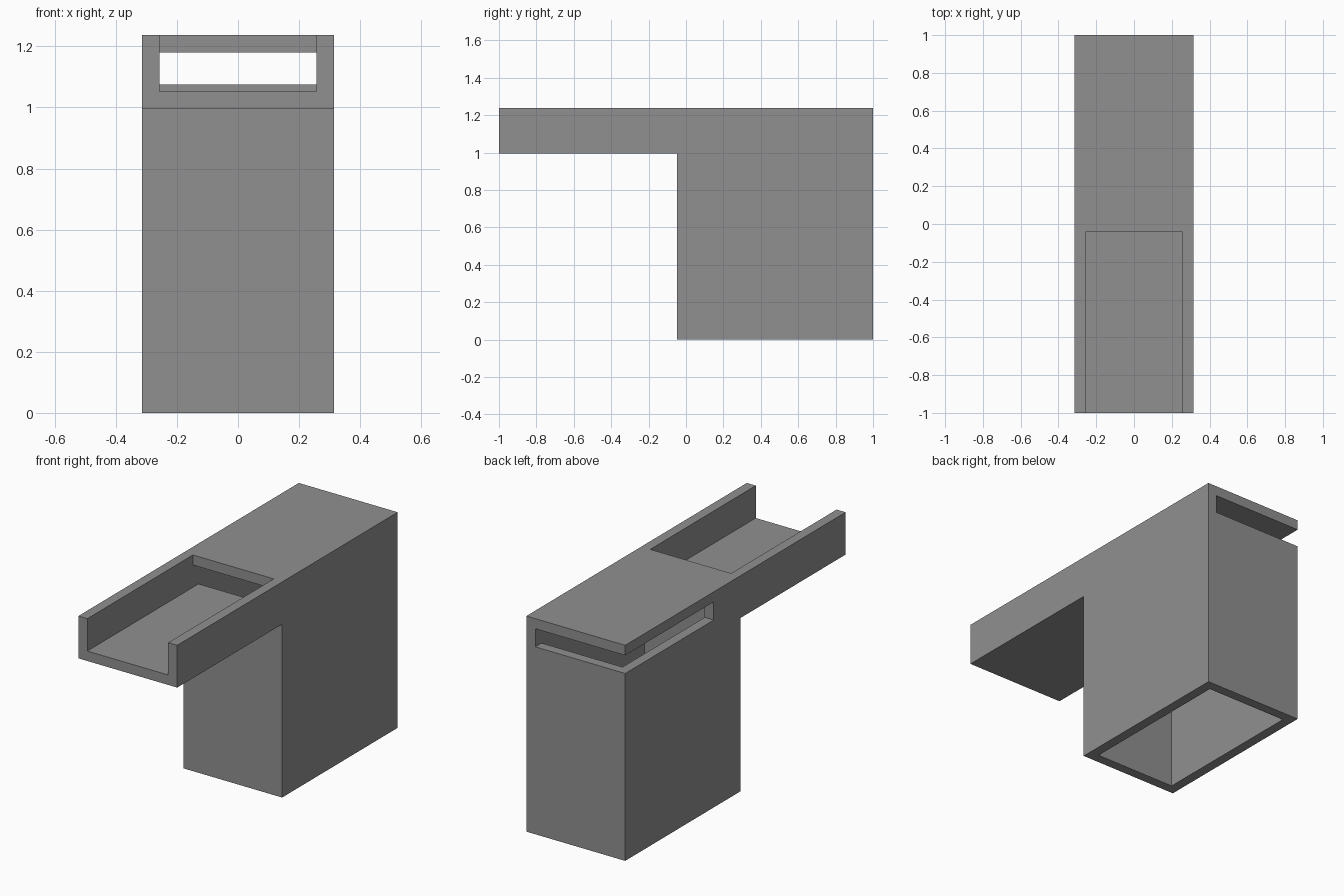
import bpy
import bmesh

if "Cube" in bpy.data.objects:
    bpy.data.objects.remove(bpy.data.objects["Cube"])

HALF_W = 0.314          # outer half width
WALL = 0.057            # wall thickness
IN_W = HALF_W - WALL    # inner half width
TOP = 1.238             # overall height
ARM_Z = 0.995           # underside of the arm
LEG_Y = -0.048          # front face of the leg
CEIL = TOP - 0.058      # inside ceiling
FLOOR = ARM_Z + WALL    # channel floor
BACK = 1.0 - WALL       # inside of the back wall

grey = bpy.data.materials.new("grey")
grey.diffuse_color = (0.28, 0.28, 0.28, 1)
grey.use_nodes = True
grey.node_tree.nodes["Principled BSDF"].inputs["Base Color"].default_value = grey.diffuse_color


def add_object(name, bm):
    bmesh.ops.recalc_face_normals(bm, faces=bm.faces)
    mesh = bpy.data.meshes.new(name)
    bm.to_mesh(mesh)
    bm.free()
    mesh.materials.append(grey)
    obj = bpy.data.objects.new(name, mesh)
    bpy.context.collection.objects.link(obj)
    return obj


def add_box(name, x, y, z):
    bm = bmesh.new()
    bmesh.ops.create_cube(bm, size=1)
    for v in bm.verts:
        v.co = [r[0] if c < 0 else r[1] for c, r in zip(v.co, (x, y, z))]
    return add_object(name, bm)


# Housing: L-shaped side profile extruded across the width
profile = [(-1, ARM_Z), (LEG_Y, ARM_Z), (LEG_Y, 0), (1, 0), (1, TOP), (-1, TOP)]
bm = bmesh.new()
face = bm.faces.new([bm.verts.new((-HALF_W, y, z)) for y, z in profile])
side = bmesh.ops.extrude_face_region(bm, geom=[face])
bmesh.ops.translate(bm, vec=(2 * HALF_W, 0, 0),
                    verts=[g for g in side["geom"] if isinstance(g, bmesh.types.BMVert)])
housing = add_object("housing", bm)

cutters = [
    # Vertical well, open at the bottom
    add_box("well_cutter", (-IN_W, IN_W), (LEG_Y + WALL, BACK), (-0.2, CEIL)),
    # Passage from the well into the arm
    add_box("passage_cutter", (-IN_W, IN_W), (-0.5, BACK), (FLOOR, CEIL)),
    # Open trough along the arm
    add_box("trough_cutter", (-IN_W, IN_W), (-1.2, -0.042), (FLOOR, TOP + 0.2)),
    # Slot wrapping around the back left corner
    add_box("slot_cutter", (-0.6, IN_W), (0.197, 1.2), (1.076, CEIL)),
]
for cutter in cutters:
    cutter.hide_render = True
    mod = housing.modifiers.new(cutter.name, "BOOLEAN")
    mod.operation = "DIFFERENCE"
    mod.solver = "EXACT"
    mod.object = cutter

# Bake the cuts and discard the cutters
bpy.context.view_layer.update()
result = bpy.data.meshes.new_from_object(
    housing.evaluated_get(bpy.context.evaluated_depsgraph_get()))
housing.modifiers.clear()
housing.data = result
for cutter in cutters:
    bpy.data.objects.remove(cutter)
